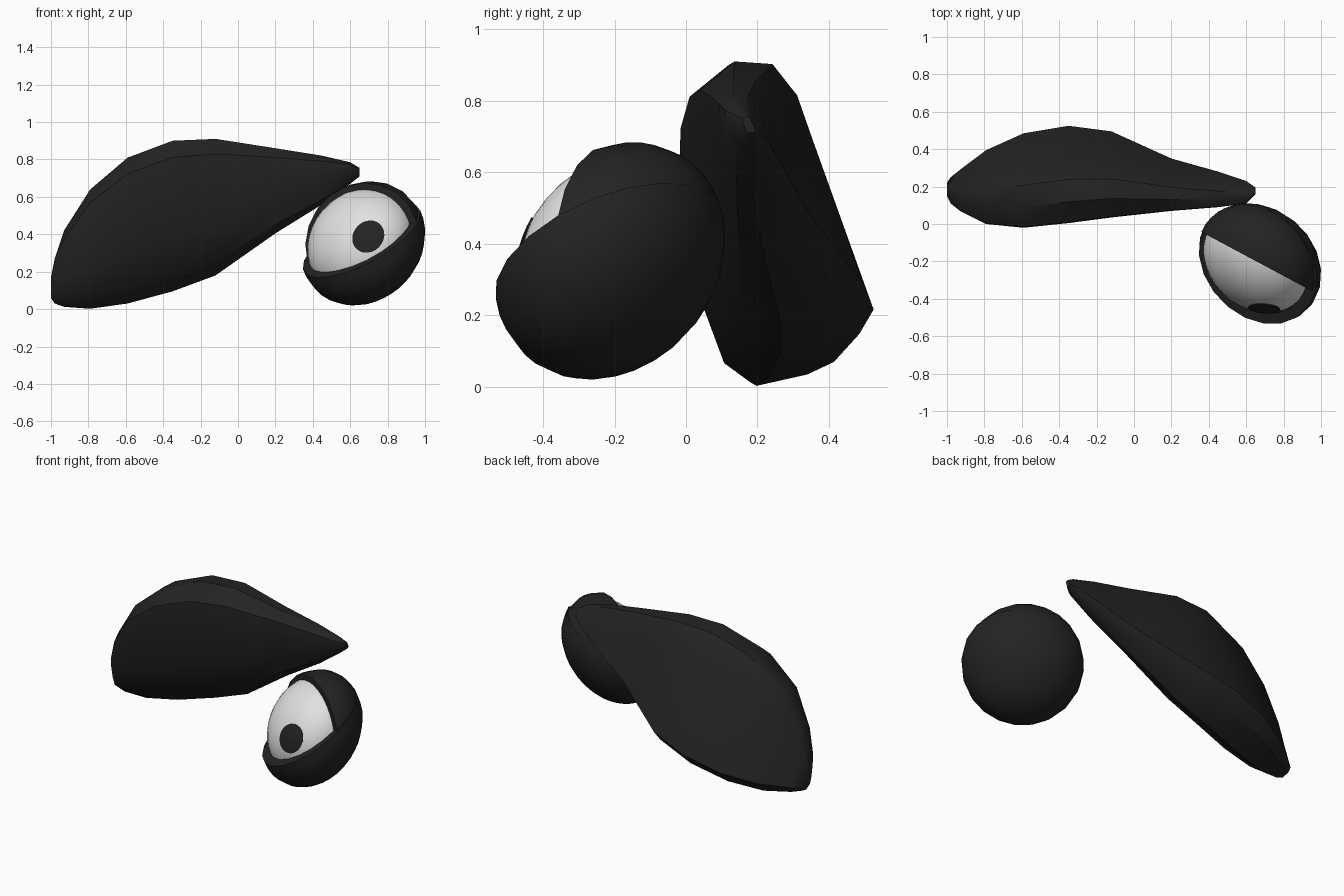
import bpy, bmesh, math
from mathutils import Vector, Matrix

cube = bpy.data.objects.get("Cube")
if cube:
    bpy.data.objects.remove(cube, do_unlink=True)


def material(name, value):
    m = bpy.data.materials.new(name)
    m.use_nodes = True
    color = (value, value, value, 1)
    m.diffuse_color = color
    m.node_tree.nodes["Principled BSDF"].inputs["Base Color"].default_value = color
    return m


BLACK = material("soft black", 0.017)
WHITE = material("eye white", 0.75)


def finish(name, bm, mat, angle):
    bmesh.ops.recalc_face_normals(bm, faces=bm.faces)
    mesh = bpy.data.meshes.new(name)
    bm.to_mesh(mesh)
    bm.free()
    obj = bpy.data.objects.new(name, mesh)
    bpy.context.collection.objects.link(obj)
    mesh.materials.append(mat)
    bpy.ops.object.select_all(action='DESELECT')
    obj.select_set(True)
    bpy.context.view_layer.objects.active = obj
    bpy.ops.object.shade_smooth_by_angle(angle=math.radians(angle))
    return obj


def arc(radius, start, end, steps):
    """Profile arc in (r, z); zero degrees is the pole on the axis."""
    angles = [math.radians(start + (end - start) * i / steps) for i in range(steps + 1)]
    return [(radius * math.sin(a), radius * math.cos(a)) for a in angles]


# The whole eye is a ball flattened along one slanting direction
FLATTEN = Matrix.Scale(0.756, 3, Vector((0.545, 0.65, -0.53)).normalized())


def lathe(name, profile, center, axis, mat, sides):
    """Revolve a profile around an axis, flatten it and move it to center."""
    bm = bmesh.new()
    verts = [bm.verts.new((r, 0, z)) for r, z in profile]
    edges = [bm.edges.new(pair) for pair in zip(verts, verts[1:])]
    bmesh.ops.spin(bm, geom=verts + edges, cent=(0, 0, 0), axis=(0, 0, 1),
                   angle=math.tau, steps=sides)
    bmesh.ops.remove_doubles(bm, verts=bm.verts, dist=0.0005)
    turn = axis.to_track_quat('Z', 'Y').to_matrix()
    bmesh.ops.transform(bm, verts=bm.verts, matrix=(FLATTEN @ turn).to_4x4())
    bmesh.ops.translate(bm, verts=bm.verts, vec=center)
    return finish(name, bm, mat, 35)


# Eyeball and pupil
EYE = (0.662, -0.192, 0.358)
LOOK = FLATTEN.inverted() @ Vector((0.035, -0.265, 0.03))
lathe("eyeball", arc(0.312, 0, 180, 18), EYE, LOOK, WHITE, 36)
lathe("pupil", arc(0.317, 0, 17, 4) + arc(0.306, 17, 0, 4), EYE, LOOK, BLACK, 24)

# Lids: closed half shells; each axis is the true normal of the rim plane
lathe("lower_lid", arc(0.358, 0, 93, 10) + arc(0.295, 93, 0, 10),
      (0.667, -0.213, 0.355), FLATTEN @ Vector((0.567, 0.458, -1)), BLACK, 20)
lathe("upper_lid", arc(0.348, 0, 90, 10) + arc(0.295, 90, 0, 10),
      (0.664, -0.205, 0.358), FLATTEN @ Vector((0.47, 0.88, 0)), BLACK, 20)

# Brow: one leaning cross-section (depth, height) fitted to stations along x
SECTION = [(0.22, 1), (0.45, 0.99), (0.6, 0.87), (1, 0.15), (0.86, 0.05),
           (0.5, 0), (0.27, 0.1), (0.12, 0.35), (0, 0.7), (0.01, 0.89)]
# x, front, back, bottom, top
STATIONS = [
    (-1.0, 0.15, 0.22, 0.06, 0.17),
    (-0.98, 0.11, 0.25, 0.03, 0.27),
    (-0.93, 0.07, 0.29, 0.012, 0.42),
    (-0.79, 0.0, 0.395, 0.002, 0.64),
    (-0.59, -0.02, 0.485, 0.03, 0.81),
    (-0.35, 0.005, 0.525, 0.095, 0.9),
    (-0.12, 0.035, 0.495, 0.18, 0.91),
    (0.2, 0.07, 0.35, 0.405, 0.86),
    (0.45, 0.09, 0.28, 0.56, 0.82),
    (0.6, 0.11, 0.23, 0.67, 0.785),
    (0.65, 0.16, 0.195, 0.71, 0.755),
]
bm = bmesh.new()
rings = [[bm.verts.new((x, front + (back - front) * u, low + (high - low) * v))
          for u, v in SECTION] for x, front, back, low, high in STATIONS]
count = len(SECTION)
for a, b in zip(rings, rings[1:]):
    for i in range(count):
        j = (i + 1) % count
        bm.faces.new((a[i], a[j], b[j], b[i]))
bm.faces.new(rings[0])
bm.faces.new(rings[-1])
finish("brow", bm, BLACK, 36)
